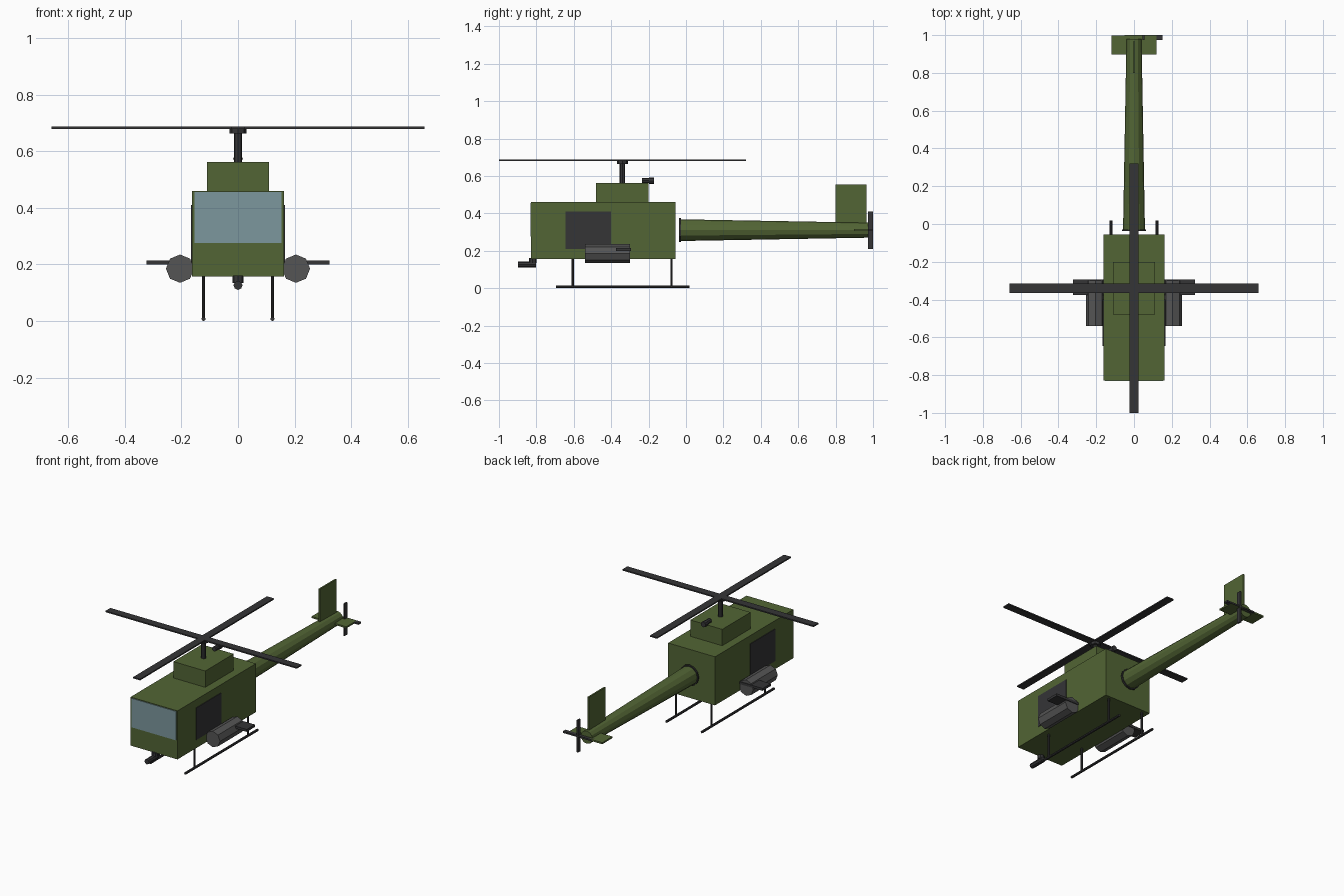
import bpy
from math import pi
from mathutils import Matrix

if "Cube" in bpy.data.objects:
    bpy.data.objects.remove(bpy.data.objects["Cube"])


def material(name, rgb):
    m = bpy.data.materials.new(name)
    m.diffuse_color = (*rgb, 1)
    m.use_nodes = True
    m.node_tree.nodes["Principled BSDF"].inputs["Base Color"].default_value = m.diffuse_color
    return m


GREEN = material("olive_paint", (0.085, 0.13, 0.035))
DARK = material("dark_metal", (0.035, 0.035, 0.037))
STEEL = material("grey_metal", (0.09, 0.09, 0.09))
GLASS = material("window_glass", (0.20, 0.31, 0.34))


def finish(name, mat):
    ob = bpy.context.object
    ob.name = name
    ob.data.materials.append(mat)
    return ob


def box(name, mat, x, y, z):
    """Box from (min, max) ranges on each axis."""
    bpy.ops.mesh.primitive_cube_add(size=1)
    ob = finish(name, mat)
    size = [r[1] - r[0] for r in (x, y, z)]
    mid = [(r[0] + r[1]) / 2 for r in (x, y, z)]
    ob.data.transform(Matrix.Diagonal((*size, 1)))
    ob.location = mid
    return ob


def tube(name, mat, loc, r1, length, axis="Z", r2=None, sides=8):
    """Straight or tapered cylinder along Z or Y (r1 at the -y end)."""
    rot = (-pi / 2, 0, 0) if axis == "Y" else (0, 0, 0)
    bpy.ops.mesh.primitive_cone_add(vertices=sides, radius1=r1, radius2=r1 if r2 is None else r2,
                                    depth=length, location=loc, rotation=rot)
    return finish(name, mat)


# Fuselage, engine housing and windscreen
box("fuselage", GREEN, (-0.162, 0.162), (-0.828, -0.055), (0.157, 0.46))
box("engine_housing", GREEN, (-0.11, 0.11), (-0.48, -0.20), (0.455, 0.562))
box("windscreen", GLASS, (-0.154, 0.154), (-0.832, -0.822), (0.275, 0.456))

# Main rotor
RY = -0.34
tube("rotor_mast", DARK, (0, RY, 0.62), 0.015, 0.13)
tube("rotor_hub", DARK, (0, RY, 0.673), 0.03, 0.02)
box("rotor_blade_across", DARK, (-0.66, 0.66), (RY - 0.024, RY + 0.024), (0.679, 0.687))
box("rotor_blade_along", DARK, (-0.024, 0.024), (-1.0, 0.32), (0.679, 0.687))

# Exhaust
tube("exhaust_pipe", DARK, (0, -0.205, 0.576), 0.014, 0.06, "Y")
tube("exhaust_tip", DARK, (0, -0.184, 0.574), 0.017, 0.028, "Y")

# Tail boom, fin and stabiliser
tube("tail_boom", GREEN, (0, 0.475, 0.31), 0.058, 1.01, "Y", 0.04, 12)
tube("boom_collar", DARK, (0, -0.033, 0.31), 0.064, 0.01, "Y", sides=12)
box("tail_fin", GREEN, (-0.005, 0.005), (0.80, 0.965), (0.31, 0.555))
box("stabiliser", GREEN, (-0.12, 0.12), (0.897, 0.997), (0.305, 0.315))

# Tail rotor
box("tail_rotor_upright", DARK, (0.045, 0.055), (0.974, 1.0), (0.21, 0.41))
box("tail_rotor_level", DARK, (-0.05, 0.15), (0.974, 1.0), (0.305, 0.315))

# Weapon wing and nose gun
box("stub_wing", DARK, (-0.323, 0.323), (-0.375, -0.295), (0.199, 0.214))
tube("gun_mount", DARK, (0, -0.82, 0.147), 0.02, 0.026)
tube("gun_barrel", DARK, (0, -0.85, 0.126), 0.016, 0.098, "Y")

# Paired parts: doors, pods, skids and struts
for side, s in (("left", -1), ("right", 1)):
    box(f"{side}_door", DARK, sorted((s * 0.155, s * 0.166)), (-0.645, -0.40), (0.21, 0.41))
    tube(f"{side}_pod", STEEL, (s * 0.205, -0.42, 0.185), 0.05, 0.242, "Y")
    tube(f"{side}_skid", DARK, (s * 0.122, -0.338, 0.0075), 0.0075, 0.713, "Y")
    for end, y in (("front", -0.605), ("rear", -0.077)):
        tube(f"{side}_{end}_strut", DARK, (s * 0.122, y, 0.085), 0.006, 0.155)
